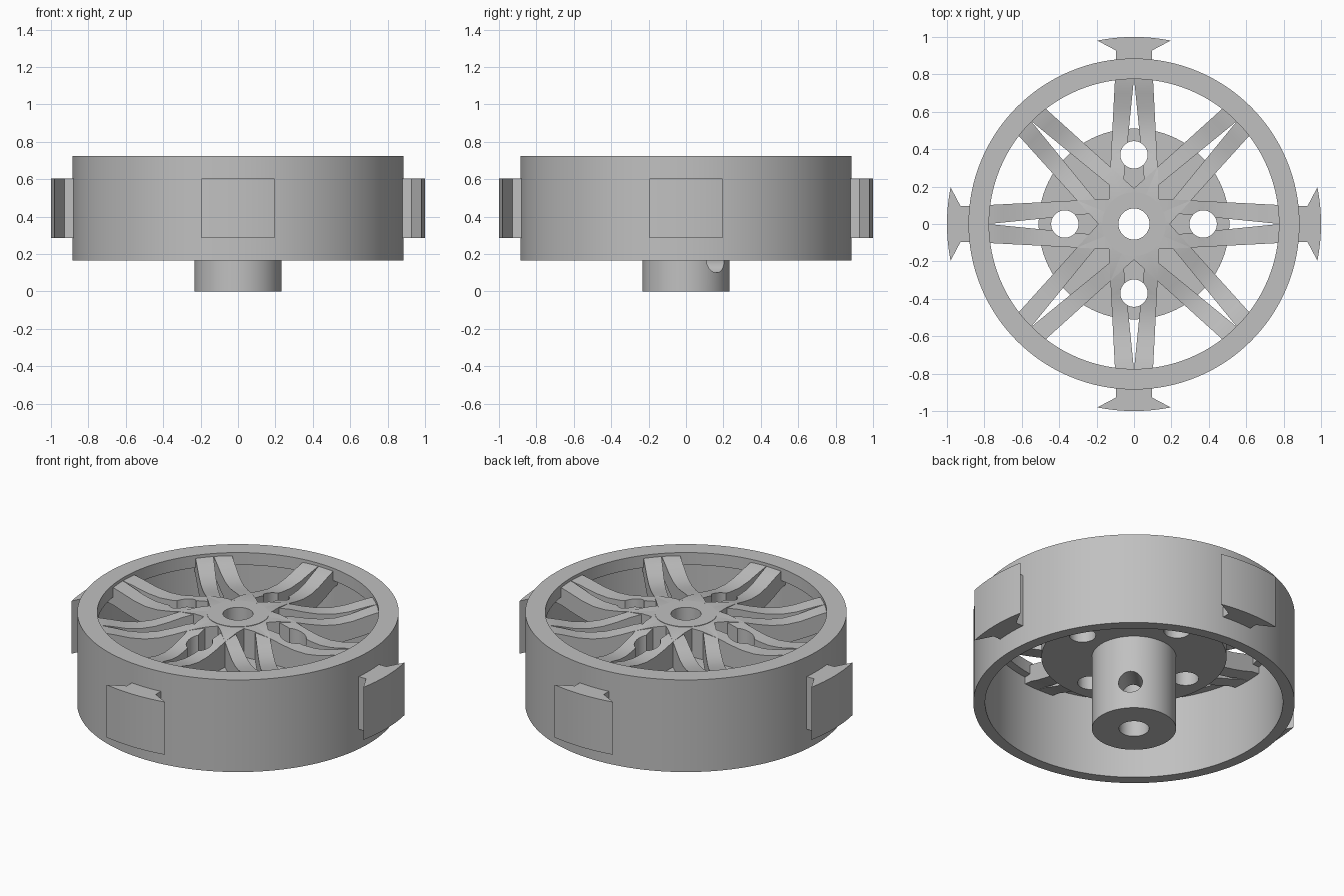
import bpy, bmesh
from math import sin, cos, pi, radians
from mathutils import Matrix, Vector

old = bpy.data.objects.get("Cube")
if old:
    bpy.data.objects.remove(old, do_unlink=True)

grey = bpy.data.materials.new("plain_grey")
grey.use_nodes = True
COLOUR = (0.53, 0.53, 0.53, 1)
grey.diffuse_color = COLOUR
grey.node_tree.nodes["Principled BSDF"].inputs["Base Color"].default_value = COLOUR


def finish(name, bm):
    bmesh.ops.recalc_face_normals(bm, faces=bm.faces)
    mesh = bpy.data.meshes.new(name)
    bm.to_mesh(mesh)
    bm.free()
    mesh.materials.append(grey)
    ob = bpy.data.objects.new(name, mesh)
    bpy.context.collection.objects.link(ob)
    return ob


def activate(ob):
    bpy.ops.object.select_all(action='DESELECT')
    ob.select_set(True)
    bpy.context.view_layer.objects.active = ob


def smooth(ob):
    activate(ob)
    bpy.ops.object.shade_smooth_by_angle(angle=radians(30))


def loft(bm, loops, closed):
    """Skin a row of equal closed loops, capping the ends if open."""
    rings = [[bm.verts.new(p) for p in loop] for loop in loops]
    n = len(rings[0])
    pairs = list(zip(rings, rings[1:]))
    if closed:
        pairs.append((rings[-1], rings[0]))
    else:
        bm.faces.new(rings[0])
        bm.faces.new(rings[-1])
    for a, b in pairs:
        for i in range(n):
            j = (i + 1) % n
            bm.faces.new((a[i], a[j], b[j], b[i]))


def revolve(name, profile, steps=96):
    bm = bmesh.new()
    angles = [2 * pi * i / steps for i in range(steps)]
    loft(bm, [[(r * cos(a), r * sin(a), z) for r, z in profile] for a in angles], True)
    return finish(name, bm)


def drill(ob, radius, start, end):
    """Cut a round hole between two points."""
    start, end = Vector(start), Vector(end)
    axis = end - start
    bm = bmesh.new()
    turn = axis.to_track_quat('Z', 'Y').to_matrix().to_4x4()
    bmesh.ops.create_cone(bm, cap_ends=True, segments=40, radius1=radius, radius2=radius,
                          depth=axis.length, matrix=Matrix.Translation((start + end) / 2) @ turn)
    cutter = finish("hole_cutter", bm)
    cutter.hide_render = True
    mod = ob.modifiers.new("hole", 'BOOLEAN')
    mod.operation = 'DIFFERENCE'
    mod.solver = 'EXACT'
    mod.object = cutter
    activate(ob)
    bpy.ops.object.modifier_apply(modifier=mod.name)
    bpy.data.objects.remove(cutter, do_unlink=True)


# Rim with an inward lip at the top
smooth(revolve("rim", [(0.82, 0.165), (0.885, 0.165), (0.885, 0.725),
                       (0.775, 0.725), (0.775, 0.65), (0.82, 0.65)], 128))

# Hub tube, bolt plate and raised centre
hub = revolve("hub", [(0.083, 0), (0.232, 0), (0.232, 0.455), (0.51, 0.455), (0.51, 0.54),
                      (0.17, 0.54), (0.17, 0.715), (0.083, 0.715)])
BOLT = 0.37
for k in range(4):
    x, y = BOLT * cos(k * pi / 2), BOLT * sin(k * pi / 2)
    drill(hub, 0.073, (x, y, 0.3), (x, y, 0.9))
# Grub screw hole through one wall of the tube
d = cos(pi / 4)
drill(hub, 0.066, (0.04 * d, 0.04 * d, 0.166), (0.3 * d, 0.3 * d, 0.166))
smooth(hub)

# Spokes: radius, top height, bottom height
SECTIONS = [(0.12, 0.713, 0.53), (0.2, 0.711, 0.53), (0.3, 0.695, 0.53), (0.38, 0.675, 0.53),
            (0.46, 0.66, 0.535), (0.54, 0.657, 0.545), (0.62, 0.668, 0.56),
            (0.7, 0.69, 0.58), (0.76, 0.705, 0.6), (0.83, 0.712, 0.61)]


def spoke(name, side, bolted):
    bm = bmesh.new()
    loops = []
    for r, top, low in SECTIONS:
        inner = side * max(0.0, 0.1 * (0.78 - r))
        outer = side * (0.142 - 0.052 * r)
        loops.append([(r, inner, low), (r, outer, low), (r, outer, top), (r, inner, top)])
    loft(bm, loops, False)
    ob = finish(name, bm)
    if bolted:
        drill(ob, 0.073, (BOLT, 0, 0.3), (BOLT, 0, 0.9))
    smooth(ob)
    return ob


for side, label in ((1, "a"), (-1, "b")):
    for bolted in (True, False):
        kind = "bolt" if bolted else "plain"
        first = spoke(f"{kind}_spoke_{label}_0", side, bolted)
        for k in range(4):
            ob = first
            if k:
                ob = first.copy()
                ob.name = f"{kind}_spoke_{label}_{k}"
                bpy.context.collection.objects.link(ob)
            ob.rotation_euler.z = k * pi / 2 + (0 if bolted else pi / 4)

# Four flared tread blocks with a curved outer face
arc = [(cos(a), sin(a)) for a in (radians(-11.3 + 22.6 * i / 12) for i in range(13))]
outline = [(0.87, -0.097), (0.928, -0.097)] + arc + [(0.928, 0.097), (0.87, 0.097)]
for k in range(4):
    bm = bmesh.new()
    loft(bm, [[(x, y, z) for x, y in outline] for z in (0.285, 0.605)], False)
    block = finish(f"tread_block_{k}", bm)
    block.rotation_euler.z = k * pi / 2
    smooth(block)
